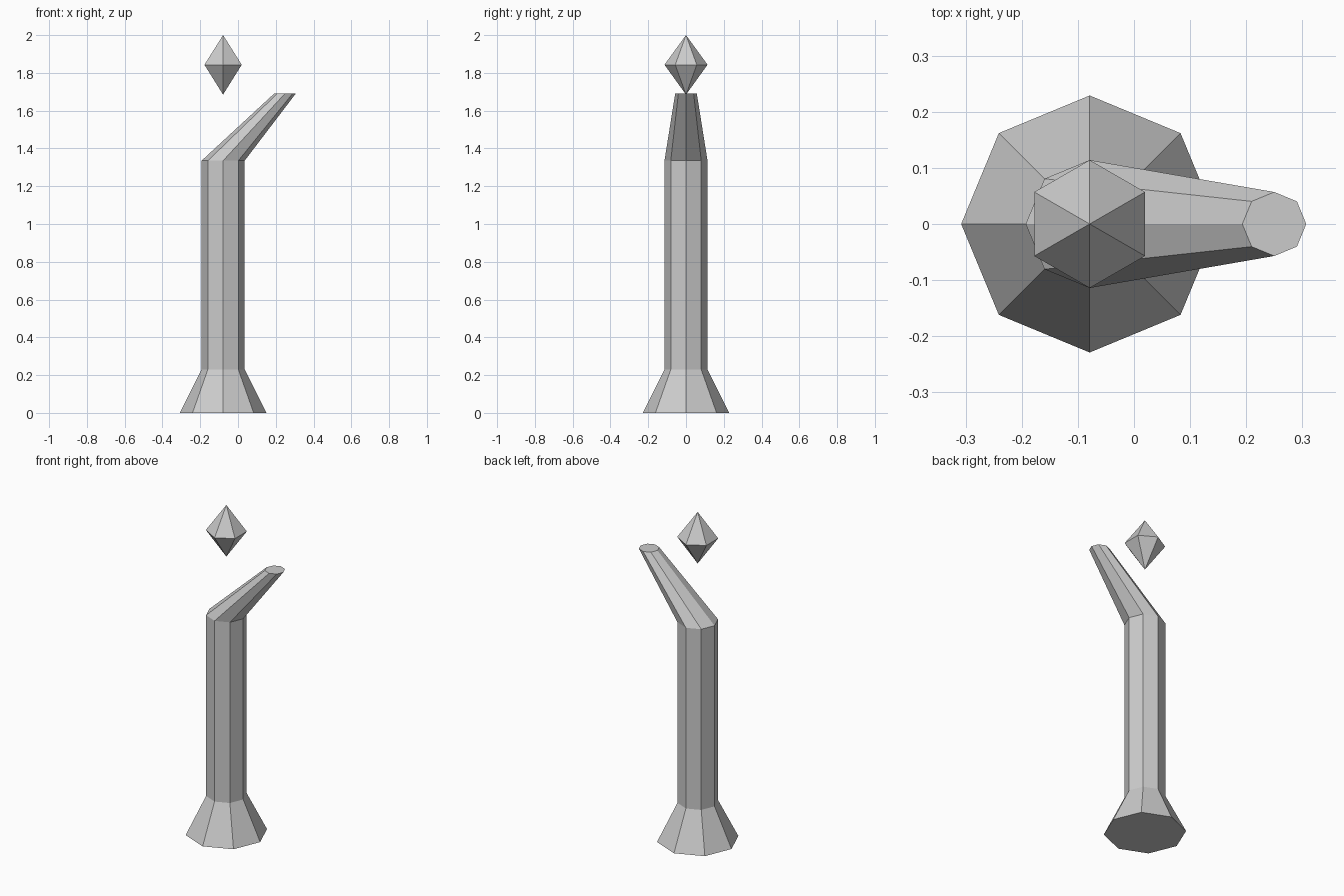
import bpy
from math import cos, sin, tau, pi

cube = bpy.data.objects.get("Cube")
if cube:
    bpy.data.objects.remove(cube, do_unlink=True)

stone = bpy.data.materials.new("grey_stone")
stone.use_nodes = True
colour = (0.6, 0.6, 0.6, 1)
stone.diffuse_color = colour
stone.node_tree.nodes["Principled BSDF"].inputs["Base Color"].default_value = colour


def loft(name, sides, rings, turn=0):
    """Skin rings given as (x, z, radius); a zero radius makes a point."""
    verts, loops, faces = [], [], []
    for x, z, r in rings:
        count = sides if r else 1
        loops.append([len(verts) + i for i in range(count)])
        verts += [(x + r * cos(turn + tau * i / sides),
                   r * sin(turn + tau * i / sides), z) for i in range(count)]
    for low, high in zip(loops, loops[1:]):
        for i in range(sides):
            j = (i + 1) % sides
            quad = [low[i % len(low)], low[j % len(low)],
                    high[j % len(high)], high[i % len(high)]]
            faces.append(list(dict.fromkeys(quad)))
    # Flat end caps
    if len(loops[0]) > 1:
        faces.append(loops[0][::-1])
    if len(loops[-1]) > 1:
        faces.append(loops[-1])
    mesh = bpy.data.meshes.new(name)
    mesh.from_pydata(verts, [], faces)
    mesh.materials.append(stone)
    obj = bpy.data.objects.new(name, mesh)
    bpy.context.collection.objects.link(obj)
    return obj


AXIS = -0.079

# Flared foot, straight shaft and leaning tapered top
loft("bent_pillar", 8, [(AXIS, 0, 0.229), (AXIS, 0.23, 0.114),
                        (AXIS, 1.335, 0.114), (0.25, 1.692, 0.057)])

# Floating six-sided crystal
loft("floating_crystal", 6, [(AXIS, 1.685, 0), (AXIS, 1.843, 0.114),
                             (AXIS, 2.0, 0)], turn=pi / 2)
